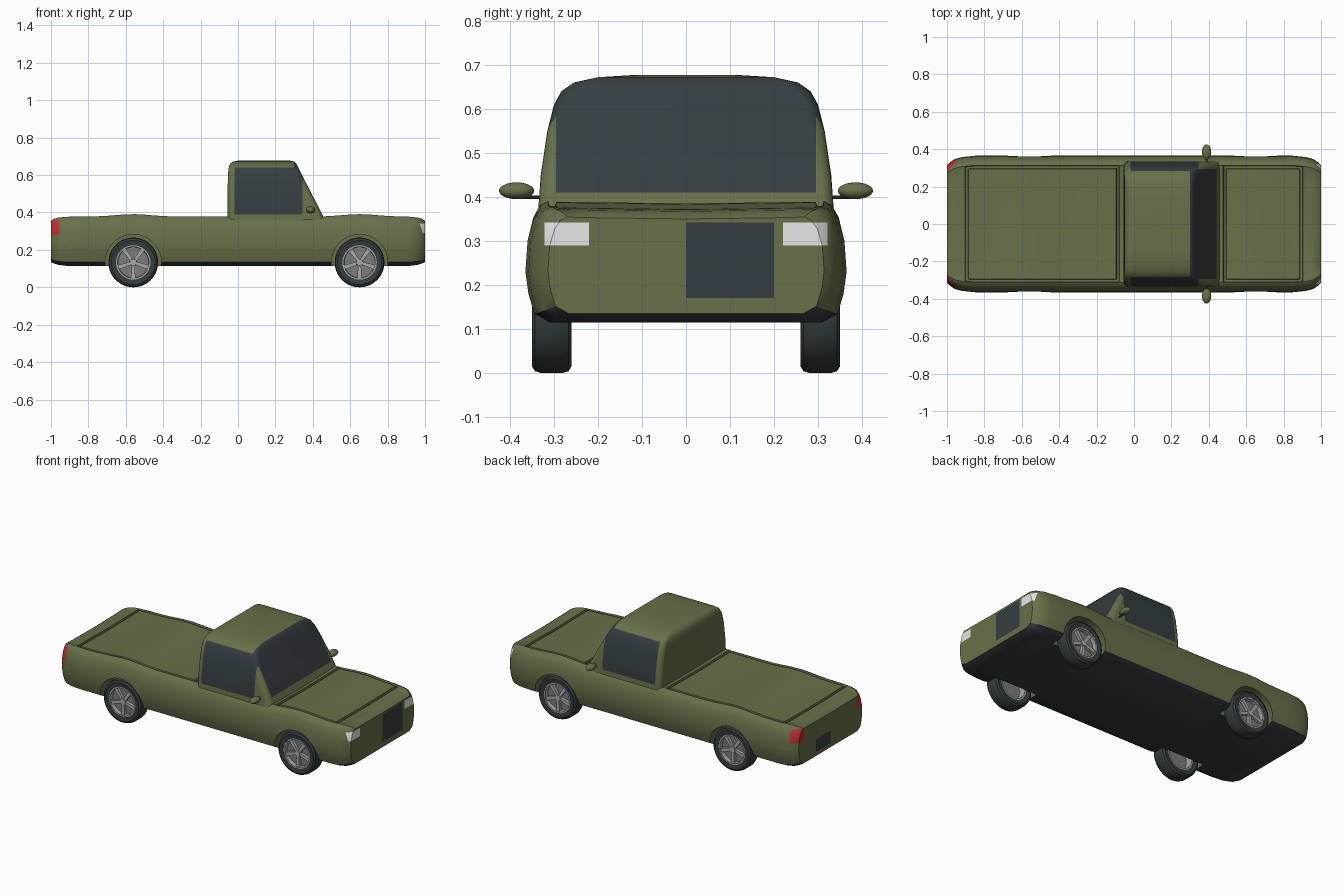
import bpy, bmesh, math
from mathutils import Vector, Matrix

if "Cube" in bpy.data.objects:
    bpy.data.objects.remove(bpy.data.objects["Cube"])


def material(name, rgb):
    m = bpy.data.materials.new(name)
    m.use_nodes = True
    m.diffuse_color = (*rgb, 1)
    m.node_tree.nodes["Principled BSDF"].inputs["Base Color"].default_value = (*rgb, 1)
    return m


GREEN = material("olive_paint", (.135, .165, .068))
DARK = material("dark_glass_and_rubber", (.035, .048, .052))
WHITE = material("headlight_white", (.8, .8, .8))
RED = material("tail_light_red", (.5, .03, .035))
ALLOY = material("alloy", (.4, .4, .4))
SHADE = material("alloy_recess", (.2, .2, .2))


def finish(bm, name, mats, angle=35):
    bmesh.ops.recalc_face_normals(bm, faces=bm.faces)
    me = bpy.data.meshes.new(name)
    bm.to_mesh(me)
    bm.free()
    for m in mats:
        me.materials.append(m)
    ob = bpy.data.objects.new(name, me)
    bpy.context.collection.objects.link(ob)
    smooth(ob, angle)
    return ob


def smooth(ob, angle):
    bpy.ops.object.select_all(action='DESELECT')
    ob.select_set(True)
    bpy.context.view_layer.objects.active = ob
    bpy.ops.object.shade_smooth_by_angle(angle=math.radians(angle))


def loft(rings, caps=True, closed=False):
    """Skin a list of closed point loops."""
    bm = bmesh.new()
    loops = [[bm.verts.new(p) for p in r] for r in rings]
    pairs = list(zip(loops, loops[1:])) + ([(loops[-1], loops[0])] if closed else [])
    for a, b in pairs:
        for i in range(len(a)):
            j = (i + 1) % len(a)
            bm.faces.new((a[i], a[j], b[j], b[i]))
    if caps:
        bm.faces.new(loops[0])
        bm.faces.new(loops[-1])
    bmesh.ops.recalc_face_normals(bm, faces=bm.faces)
    return bm


def cut(bm, axis, values, where):
    """Slice the faces chosen by a rule along axis-aligned planes."""
    for v in values:
        no = Vector((0, 0, 0))
        no[axis] = 1
        faces = [f for f in bm.faces if where(f.calc_center_median())]
        geom = set(faces)
        for f in faces:
            geom.update(f.edges)
            geom.update(f.verts)
        bmesh.ops.bisect_plane(bm, geom=list(geom), dist=1e-5, plane_co=no * v, plane_no=no)


# Body: half cross-section lofted along x, with tapered ends and wheel bulges
HALF = [(0, .115), (.31, .115), (.345, .135), (.358, .18), (.365, .23), (.36, .3),
        (.347, .345), (.332, .368), (.313, .378), (.31, .377), (.298, .377),
        (.295, .376), (0, .372)]
ENDS = [(0, 1, .115, .378), (.85, 1, .115, .378), (.92, .98, .115, .377),
        (.96, .95, .12, .373), (.985, .9, .128, .366), (1, .86, .135, .355)]
LIDS = [(-.9, -.08), (.48, .9)]
WHEELS = (-.56, .65)


def body_ring(x):
    ax = abs(x)
    a, b = next((a, b) for a, b in zip(ENDS, ENDS[1:]) if ax <= b[0])
    t = (ax - a[0]) / (b[0] - a[0])
    sy, lo, hi = [p + (q - p) * t for p, q in zip(a[1:], b[1:])]
    bump = sum(.013 * math.exp(-((x - w) / .13) ** 2) for w in WHEELS)
    pts = []
    for y, z in HALF:
        zz = lo + (z - .115) / .263 * (hi - lo) + bump * max(0, min(1, (z - .3) / .07))
        for s, e in LIDS:
            if s - .001 < x < e + .001 and y < .311 and z > .3:
                if y > .297 or min(x - s, e - x) < .0125:
                    zz -= .012
        pts.append((x, y * sy, zz))
    return pts + [(x, -y, z) for x, y, z in pts[-2:0:-1]]


xs = {round(i * .05, 3) for i in range(-17, 18)}
xs |= {s * e[0] for e in ENDS[2:] for s in (1, -1)}
for s, e in LIDS:
    xs |= {s - .003, s, s + .012, s + .015, e - .015, e - .012, e, e + .003}
bm = loft([body_ring(x) for x in sorted(xs)])

# Painted lights, grille and plate on the two ends
nose = lambda c: c.x > .94
tail = lambda c: c.x < -.93
cut(bm, 1, (-.322, -.22, 0, .2, .22, .322), nose)
cut(bm, 2, (.17, .29, .342), nose)
cut(bm, 0, (-.955,), tail)
cut(bm, 1, (-.26, 0, .14, .26), tail)
cut(bm, 2, (.16, .24, .28, .358), tail)
bm.normal_update()
for f in bm.faces:
    c = f.calc_center_median()
    ay = abs(c.y)
    if f.normal.z < -.4 and c.z < .15:
        f.material_index = 1
    elif c.x > .965 and .22 < ay < .322 and .29 < c.z < .342:
        f.material_index = 2
    elif c.x > .99 and 0 < c.y < .2 and .17 < c.z < .342:
        f.material_index = 1
    elif c.x < -.955 and ay > .26 and .28 < c.z < .358:
        f.material_index = 3
    elif c.x < -.99 and 0 < c.y < .14 and .16 < c.z < .24:
        f.material_index = 1
body = finish(bm, "body", [GREEN, DARK, WHITE, RED])


def circle_ring(r, y, n=40):
    return [(r * math.cos(k * math.tau / n), y, r * math.sin(k * math.tau / n)) for k in range(n)]


# Wheel arches cut out of the body
for wx in WHEELS:
    for side in (1, -1):
        cb = loft([circle_ring(.15, side * .245), circle_ring(.15, side * .45)])
        cb.transform(Matrix.Translation((wx, 0, .133)))
        cutter = finish(cb, "arch_cutter", [GREEN])
        cutter.hide_render = True
        mod = body.modifiers.new("arch", 'BOOLEAN')
        mod.operation, mod.solver, mod.object = 'DIFFERENCE', 'EXACT', cutter
        bpy.context.view_layer.objects.active = body
        bpy.ops.object.modifier_apply(modifier=mod.name)
        bpy.data.objects.remove(cutter)
smooth(body, 35)

# Cabin: rounded rectangles stacked in z (height, rear, front, half width)
LEVELS = [(.34, -.055, .475, .338), (.45, -.055, .42, .33), (.55, -.055, .368, .315),
          (.61, -.053, .337, .3), (.64, -.05, .322, .283), (.66, -.043, .312, .255),
          (.672, -.028, .302, .2), (.677, 0, .28, .12)]


def cabin_ring(z, x0, x1, w, r=.03):
    pts = []
    for k, (cx, cy) in enumerate([(x1 - r, w - r), (x0 + r, w - r), (x0 + r, r - w), (x1 - r, r - w)]):
        for i in range(6):
            a = math.radians(90 * k + 18 * i)
            pts.append((cx + r * math.cos(a), cy + r * math.sin(a), z))
    return pts


bm = loft([cabin_ring(*lv) for lv in LEVELS])
every = lambda c: True
cut(bm, 0, (-.02, .3, .345), every)
cut(bm, 1, (-.295, .295), lambda c: c.x > .28)
cut(bm, 2, (.39, .41, .64), every)
for f in bm.faces:
    c = f.calc_center_median()
    screen = c.x > .3 and abs(c.y) < .295 and c.z > .41
    side_window = abs(c.y) > .27 and -.02 < c.x < .345 and .39 < c.z < .64
    f.material_index = int(screen or side_window)
finish(bm, "cabin", [GREEN, DARK], 40)


# Wheels: turned tyre and rim, five tapered spokes and a hub
def spokes(y0, y1):
    bm = loft([circle_ring(.02, y0, 16), circle_ring(.018, y1 + .004, 16)])
    for k in range(5):
        rot = Matrix.Rotation(math.radians(90 + 72 * k), 4, 'Y')
        shape = [(.012, -.008), (.086, -.012), (.086, .012), (.012, .008)]
        rings = [[bm.verts.new(rot @ Vector((x, y, z))) for x, z in shape] for y in (y0, y1)]
        for i in range(4):
            j = (i + 1) % 4
            bm.faces.new((rings[0][i], rings[0][j], rings[1][j], rings[1][i]))
        bm.faces.new(rings[0])
        bm.faces.new(rings[1])
    return bm


TYRE = [(.092, -.042), (.118, -.045), (.129, -.038), (.133, -.025),
        (.133, .025), (.129, .038), (.118, .045), (.092, .042)]
RIM = [(.093, -.04), (.093, .041), (.084, .041), (.082, .016), (.082, -.04)]
DISC = [(.083, .016), (.083, .008)]
for wx, end in zip(WHEELS, ("rear", "front")):
    for side, hand in ((1, "left"), (-1, "right")):
        place = Matrix.Translation((wx, side * .305, .133)) @ Matrix.Diagonal((1, side, 1, 1))
        parts = [("tyre", loft([circle_ring(*p) for p in TYRE], False, True), DARK),
                 ("rim", loft([circle_ring(*p) for p in RIM], False, True), ALLOY),
                 ("wheel_disc", loft([circle_ring(*p) for p in DISC]), SHADE),
                 ("spokes", spokes(.014, .034), ALLOY)]
        for part, bm, mat in parts:
            bm.transform(place)
            finish(bm, f"{end}_{hand}_{part}", [mat])

# Door mirrors on thin stalks
for side, hand in ((1, "left"), (-1, "right")):
    bm = bmesh.new()
    bmesh.ops.create_uvsphere(bm, u_segments=20, v_segments=12, radius=1)
    bm.transform(Matrix.Translation((.388, side * .385, .414)) @ Matrix.Diagonal((.025, .04, .019, 1)))
    finish(bm, f"{hand}_mirror", [GREEN], 60)
    bm = loft([circle_ring(.004, side * .31, 10), circle_ring(.004, side * .385, 10)])
    bm.transform(Matrix.Translation((.388, 0, .399)))
    finish(bm, f"{hand}_mirror_stalk", [DARK])
